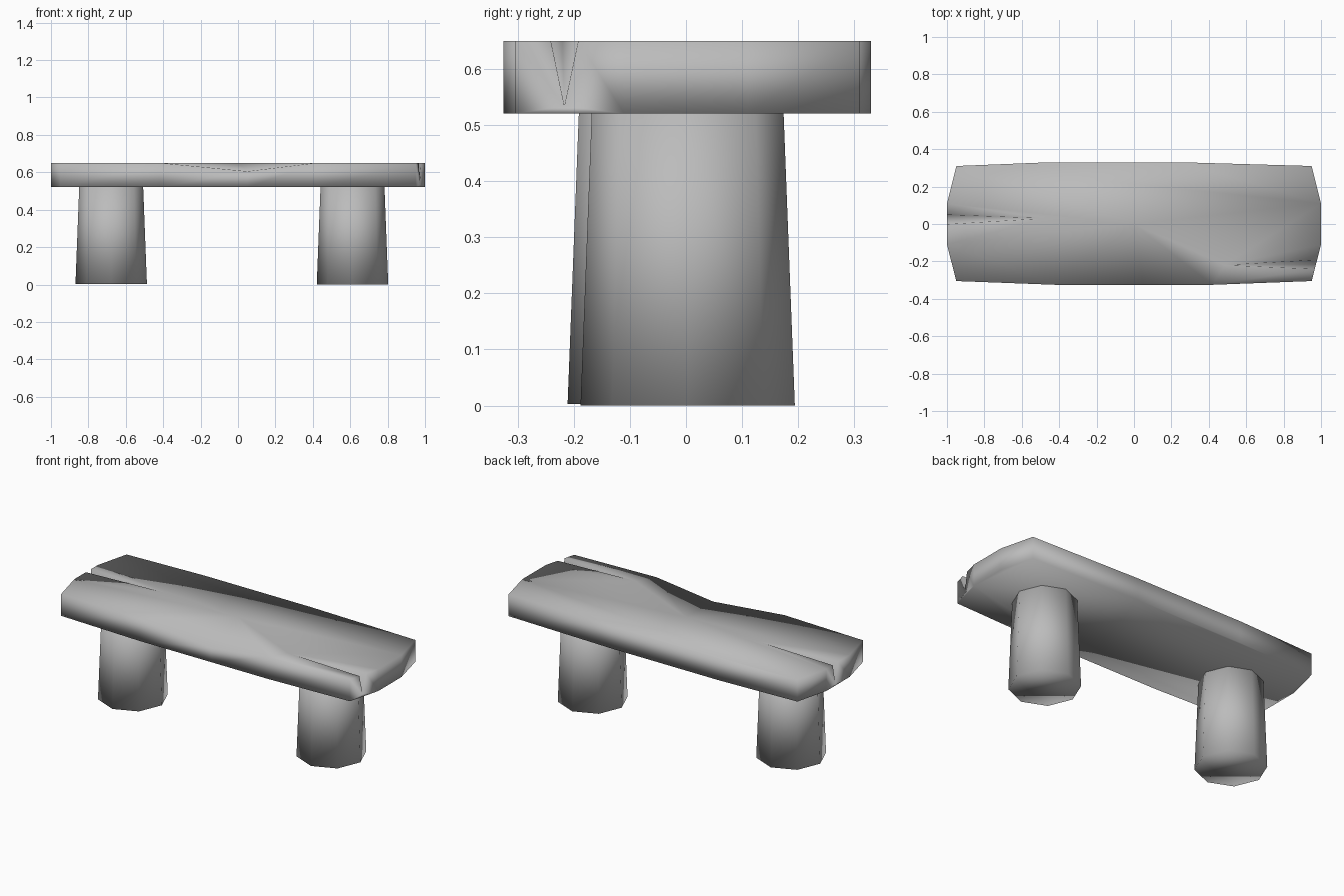
import bpy, bmesh, math
from mathutils import Vector

cube = bpy.data.objects.get("Cube")
if cube:
    bpy.data.objects.remove(cube, do_unlink=True)

stone = bpy.data.materials.new("grey_stone")
stone.use_nodes = True
GREY = (0.5, 0.5, 0.5, 1)
stone.diffuse_color = GREY
stone.node_tree.nodes["Principled BSDF"].inputs["Base Color"].default_value = GREY

BOTTOM, TOP = 0.52, 0.65


def make_object(name, bm):
    bmesh.ops.recalc_face_normals(bm, faces=bm.faces)
    for f in bm.faces:
        f.smooth = True
    mesh = bpy.data.meshes.new(name)
    bm.to_mesh(mesh)
    bm.free()
    mesh.materials.append(stone)
    obj = bpy.data.objects.new(name, mesh)
    bpy.context.collection.objects.link(obj)
    return obj


# Seat slab: rough outline, with a worn dip in the middle of the front edge
outline = [(-0.42, -0.325), (0.05, -0.325), (0.42, -0.325), (0.95, -0.305),
           (1, -0.11), (1, 0.11), (0.95, 0.31), (0.25, 0.33), (-0.45, 0.33),
           (-0.95, 0.31), (-1, 0.11), (-1, -0.11), (-0.95, -0.305)]
bm = bmesh.new()
low = [bm.verts.new((x, y, BOTTOM)) for x, y in outline]
high = [bm.verts.new((x, y, TOP)) for x, y in outline]
high[1].co.z = 0.605
apex = bm.verts.new((0, 0, TOP))
bm.faces.new(low)
bm.faces.new(high[2:] + [high[0], apex])
bm.faces.new((high[0], high[1], apex))
bm.faces.new((high[1], high[2], apex))
for i in range(len(outline)):
    j = (i + 1) % len(outline)
    bm.faces.new((low[i], low[j], high[j], high[i]))
slab = make_object("seat_slab", bm)


# Cracks: wedges that run in from each end and taper to a point
def cut_crack(name, side, y_a, y_b, y_tip):
    bm = bmesh.new()
    end, lid = side * 1.01, TOP + 0.001
    for co in ((end, y_a, lid), (end, y_b, lid),
               (end, (y_a + y_b) / 2, BOTTOM + 0.005), (side * 0.48, y_tip, lid)):
        bm.verts.new(co)
    bmesh.ops.convex_hull(bm, input=bm.verts)
    cutter = make_object(name, bm)
    cutter.hide_render = True
    cutter.hide_viewport = True
    mod = slab.modifiers.new(name, 'BOOLEAN')
    mod.operation = 'DIFFERENCE'
    mod.solver = 'EXACT'
    mod.object = cutter


cut_crack("right_crack_cutter", 1, -0.243, -0.19, -0.22)
cut_crack("left_crack_cutter", -1, -0.002, 0.05, 0.03)


# Legs: tapered eight-sided posts
def make_leg(name, x, y, base):
    bm = bmesh.new()
    bmesh.ops.create_cone(bm, cap_ends=True, segments=8, radius1=0.191,
                          radius2=0.171, depth=BOTTOM - base)
    bmesh.ops.translate(bm, verts=bm.verts, vec=Vector((x, y, (BOTTOM + base) / 2)))
    make_object(name, bm)


make_leg("left_leg", 0.612, 0.003, 0)
make_leg("right_leg", -0.678, -0.02, 0.003)
